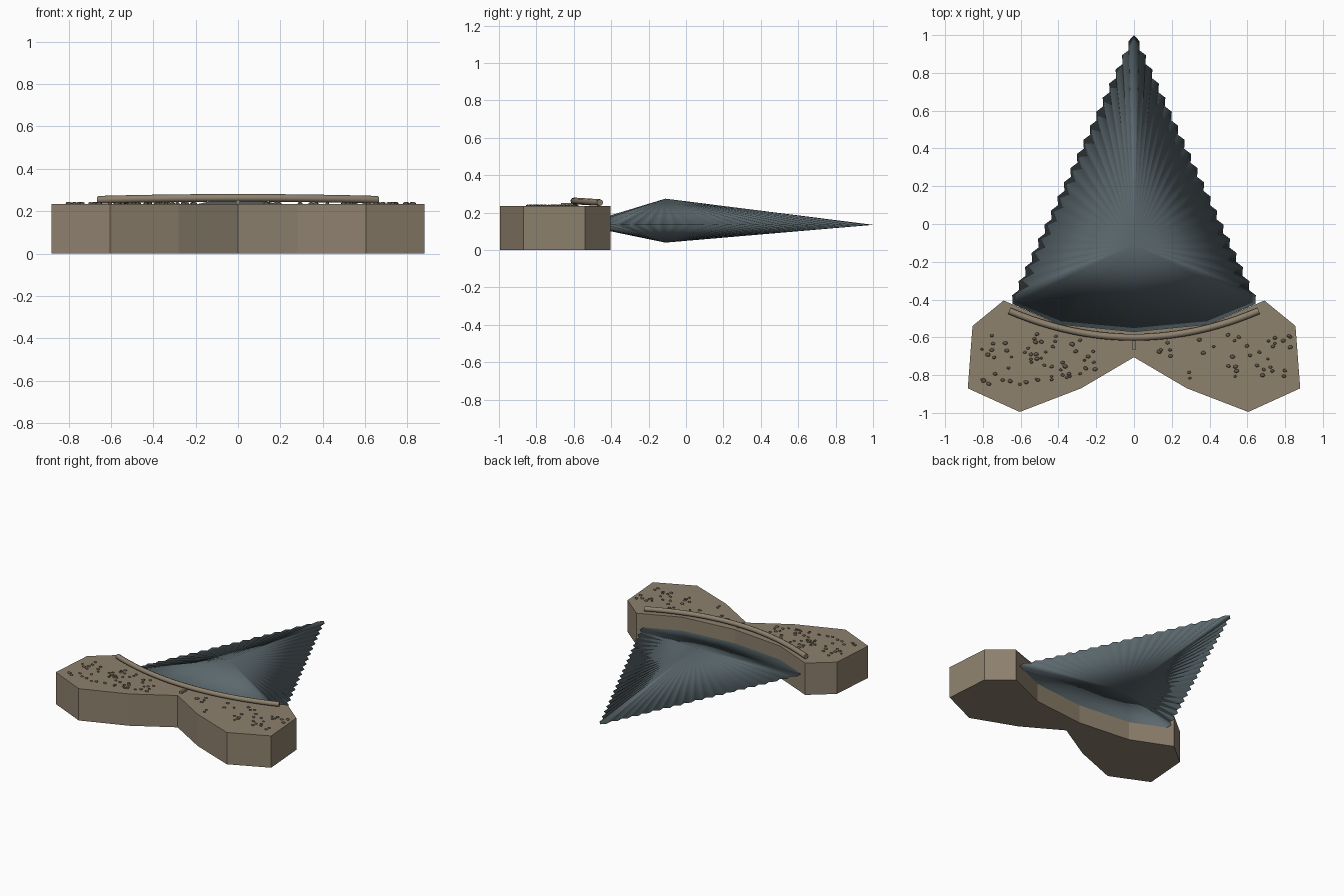
import bpy, bmesh, math, random
from mathutils import Matrix

if "Cube" in bpy.data.objects:
    bpy.data.objects.remove(bpy.data.objects["Cube"])

random.seed(4)


def material(name, rgb):
    m = bpy.data.materials.new(name)
    m.diffuse_color = (*rgb, 1)
    m.use_nodes = True
    m.node_tree.nodes["Principled BSDF"].inputs["Base Color"].default_value = m.diffuse_color
    return m


ROOT = material("tan root", (0.27, 0.22, 0.155))
BLADE = material("blue grey enamel", (0.105, 0.14, 0.155))
PIT = material("dark brown pits", (0.13, 0.10, 0.07))


def finish(name, bm, mat, smooth=False):
    bmesh.ops.recalc_face_normals(bm, faces=bm.faces)
    me = bpy.data.meshes.new(name)
    bm.to_mesh(me)
    bm.free()
    me.materials.append(mat)
    for p in me.polygons:
        p.use_smooth = smooth
    ob = bpy.data.objects.new(name, me)
    bpy.context.collection.objects.link(ob)
    return ob


# Root: two-lobed slab extruded from a mirrored outline
half = [(0, -0.705), (0.28, -0.87), (0.605, -0.995), (0.88, -0.87),
        (0.855, -0.54), (0.69, -0.405), (0.40, -0.53), (0, -0.57)]
outline = half + [(-x, y) for x, y in half[-2:0:-1]]
bm = bmesh.new()
face = bm.faces.new([bm.verts.new((x, y, 0)) for x, y in outline])
top = bmesh.ops.extrude_face_region(bm, geom=[face])["geom"]
bmesh.ops.translate(bm, vec=(0, 0, 0.235),
                    verts=[v for v in top if isinstance(v, bmesh.types.BMVert)])
finish("root", bm, ROOT)

# Blade: serrated rim fanned to a high point above and below
STEPS = 38
edge = []
for i in range(STEPS + 1):
    t = i / STEPS
    out = 0 if i == 0 else (0.012 if i % 2 else -0.008)
    edge.append((0.65 * t + out, 1.0 - 1.42 * t + out * 0.45))
base = [(0.40, -0.53)]
rim = edge + base + [(0, -0.57)]
rim += [(-x, y) for x, y in rim[-2:0:-1]]
bm = bmesh.new()
ring = [bm.verts.new((x, y, 0.135)) for x, y in rim]
for z in (0.275, 0.04):
    peak = bm.verts.new((0, -0.11, z))
    for a, b in zip(ring, ring[1:] + ring[:1]):
        bm.faces.new((a, b, peak))
finish("blade", bm, BLADE, True)


# Neck ridge: bowed tube along the join of root and blade
def ridge_y(x):
    return -0.6 + 0.14 * (x / 0.66) ** 2


curve = bpy.data.curves.new("neck_ridge", "CURVE")
curve.dimensions = "3D"
curve.bevel_depth = 0.018
curve.bevel_resolution = 2
curve.use_fill_caps = True
spline = curve.splines.new("POLY")
spline.points.add(24)
for i, p in enumerate(spline.points):
    x = -0.66 + 1.32 * i / 24
    p.co = (x, ridge_y(x), 0.263 - 0.009 * (x / 0.66) ** 2, 1)
curve.materials.append(ROOT)
bpy.context.collection.objects.link(bpy.data.objects.new("neck_ridge", curve))

# Central groove mark in front of the ridge
bm = bmesh.new()
bmesh.ops.create_cube(bm, size=1, matrix=Matrix.Translation((0, -0.635, 0.242))
                      @ Matrix.Diagonal((0.018, 0.065, 0.02, 1)))
finish("center_mark", bm, ROOT)

# Pits: small flattened beads scattered over the root top
bm = bmesh.new()
count = 0
while count < 95:
    side = -1 if count < 58 else 1
    x = side * (random.uniform(0.2, 0.55) if side < 0 and count < 30
                else random.uniform(0.05, 0.83))
    y = random.uniform(-0.85, -0.57)
    if y > ridge_y(x) - 0.035 or y < -0.66 - 0.55 * abs(x):
        continue
    r = random.uniform(0.008, 0.014)
    mat = (Matrix.Translation((x, y, 0.236))
           @ Matrix.Rotation(random.uniform(-0.4, 0.4), 4, "Z")
           @ Matrix.Diagonal((r, r * 0.75, 0.007, 1)))
    bmesh.ops.create_uvsphere(bm, u_segments=8, v_segments=6, radius=1, matrix=mat)
    count += 1
finish("root_pits", bm, PIT, True)
